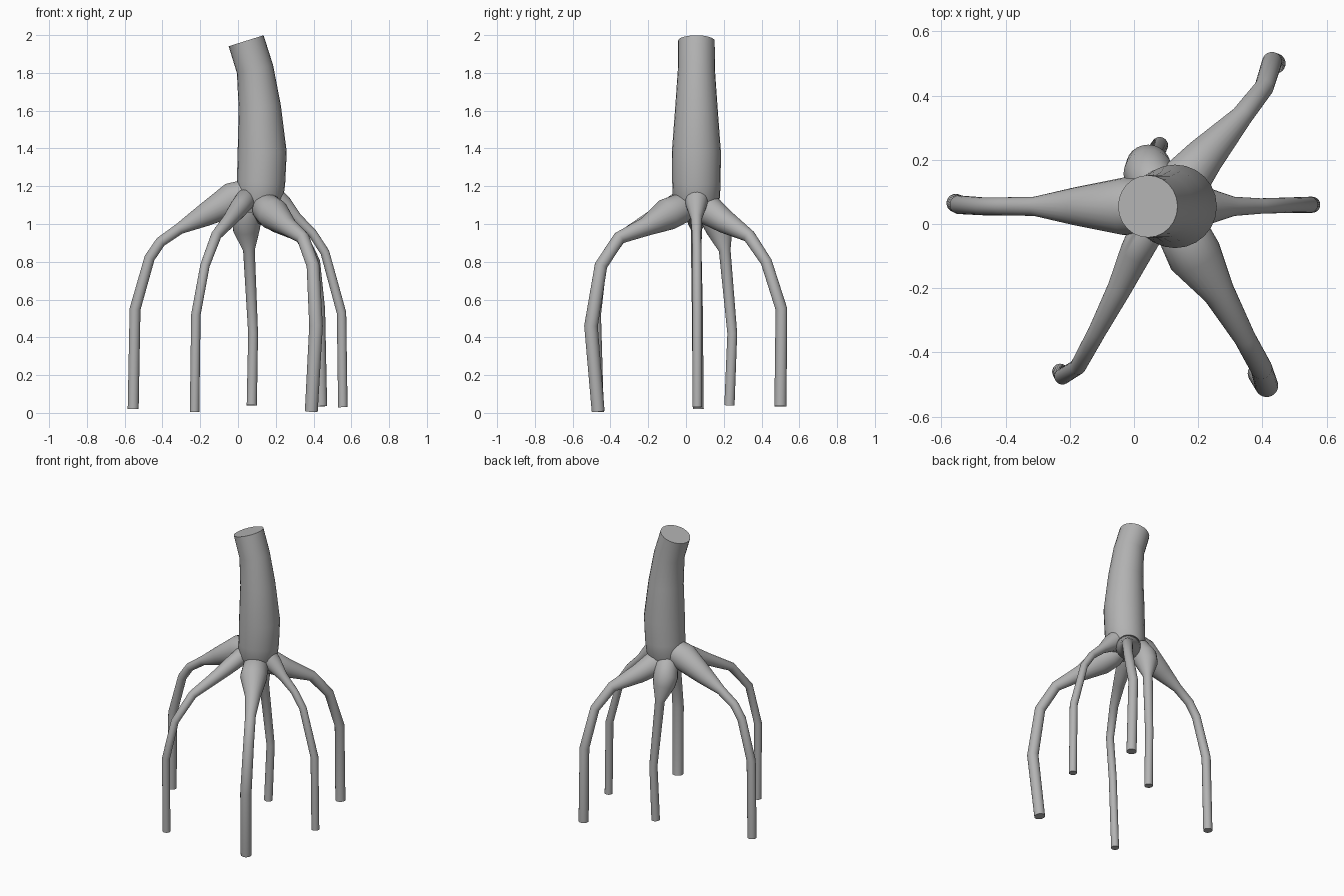
import bpy, bmesh, math
from mathutils import Vector

bark = bpy.data.materials.new("plain grey")
bark.diffuse_color = (0.45, 0.45, 0.45, 1)
SIDES = 24


def tube(name, path):
    """Capped tube through (x, y, z, radius) points with mitred joints."""
    pts = [Vector(p[:3]) for p in path]
    bm = bmesh.new()
    rings, side = [], None
    for i, p in enumerate(pts):
        d_in = (p - pts[max(i - 1, 0)]).normalized()
        d_out = (pts[min(i + 1, len(pts) - 1)] - p).normalized()
        t = (d_in + d_out).normalized()
        if side is None:
            side = t.orthogonal()
        side = (side - t * side.dot(t)).normalized()
        up = t.cross(side)
        ring = []
        for k in range(SIDES):
            a = 2 * math.pi * k / SIDES
            ring.append(bm.verts.new(p + path[i][3] * (math.cos(a) * side + math.sin(a) * up)))
        rings.append(ring)
    for r0, r1 in zip(rings, rings[1:]):
        for k in range(SIDES):
            j = (k + 1) % SIDES
            bm.faces.new((r0[k], r0[j], r1[j], r1[k]))
    bm.faces.new(rings[0][::-1])
    bm.faces.new(rings[-1])
    bmesh.ops.recalc_face_normals(bm, faces=bm.faces)
    me = bpy.data.meshes.new(name)
    bm.to_mesh(me)
    bm.free()
    me.materials.append(bark)
    ob = bpy.data.objects.new(name, me)
    bpy.context.collection.objects.link(ob)
    bpy.context.view_layer.objects.active = ob
    ob.select_set(True)
    bpy.ops.object.shade_smooth_by_angle(angle=math.radians(40))
    ob.select_set(False)


# Leaning trunk, bottom to top
tube("trunk", [(.115, .055, 1.06, .09), (.115, .055, 1.14, .125), (.122, .055, 1.22, .128),
               (.128, .055, 1.38, .13), (.115, .055, 1.62, .112), (.09, .055, 1.82, .098),
               (.043, .055, 1.97, .097)])

# Stilt roots, foot to trunk
tube("left_root", [(-.555, .065, .02, .029), (-.545, .06, .55, .029), (-.468, .055, .82, .028),
                   (-.41, .055, .905, .028), (-.31, .055, .975, .03), (-.18, .055, 1.045, .06),
                   (-.03, .055, 1.13, .09), (.06, .055, 1.16, .08)])
tube("front_left_root", [(-.23, -.46, .005, .025), (-.223, -.475, .52, .025), (-.175, -.445, .78, .025),
                         (-.115, -.335, .94, .028), (-.045, -.2, 1.02, .038), (.005, -.09, 1.085, .05),
                         (.04, -.02, 1.13, .055), (.07, .02, 1.14, .035)])
tube("front_right_root", [(.388, -.465, .008, .034), (.413, -.503, .46, .036), (.397, -.45, .78, .034),
                          (.345, -.355, .925, .034), (.265, -.215, .985, .05), (.19, -.1, 1.05, .085),
                          (.15, -.02, 1.085, .08), (.13, .03, 1.1, .05)])
tube("right_root", [(.555, .06, .03, .025), (.548, .06, .53, .025), (.46, .058, .85, .024),
                    (.395, .056, .95, .024), (.31, .055, 1.03, .03), (.235, .055, 1.1, .055),
                    (.17, .055, 1.15, .07), (.12, .055, 1.16, .04)])
tube("back_right_root", [(.44, .5, .035, .032), (.43, .505, .55, .031), (.405, .425, .8, .03),
                         (.335, .335, .935, .034), (.22, .21, 1.01, .062), (.15, .125, 1.07, .08),
                         (.115, .07, 1.1, .06)])
tube("back_root", [(.073, .23, .04, .027), (.08, .245, .42, .026), (.058, .205, .86, .031),
                   (.045, .18, .965, .07), (.045, .16, 1.02, .078), (.06, .125, 1.085, .07),
                   (.08, .09, 1.12, .04)])
